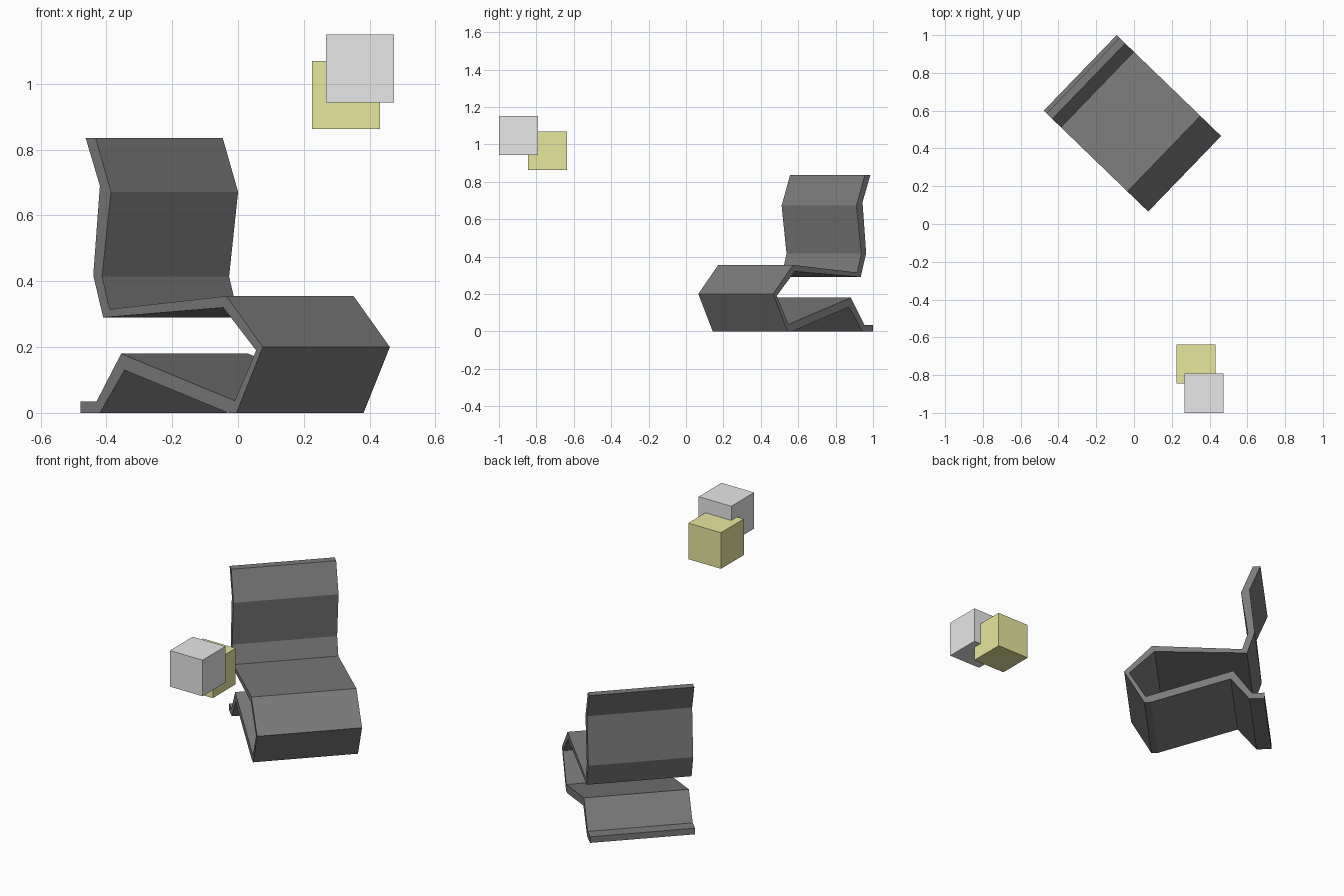
import bpy
import bmesh
import math
from mathutils import Matrix, Vector

cube = bpy.data.objects.get("Cube")
if cube:
    bpy.data.objects.remove(cube, do_unlink=True)


def make_material(name, color):
    mat = bpy.data.materials.new(name)
    mat.use_nodes = True
    mat.diffuse_color = color
    mat.node_tree.nodes["Principled BSDF"].inputs["Base Color"].default_value = color
    return mat


def add_object(name, bm, mat):
    bmesh.ops.recalc_face_normals(bm, faces=bm.faces)
    mesh = bpy.data.meshes.new(name)
    bm.to_mesh(mesh)
    bm.free()
    mesh.materials.append(mat)
    obj = bpy.data.objects.new(name, mesh)
    bpy.context.collection.objects.link(obj)
    return obj


def extrude_profile(name, points, width, mat):
    bm = bmesh.new()
    face = bm.faces.new([bm.verts.new((s, 0, z)) for s, z in points])
    result = bmesh.ops.extrude_face_region(bm, geom=[face], use_keep_orig=True)
    moved = [v for v in result["geom"] if isinstance(v, bmesh.types.BMVert)]
    bmesh.ops.translate(bm, verts=moved, vec=(0, width, 0))
    return add_object(name, bm, mat)


def add_cube(name, center, size, mat):
    bm = bmesh.new()
    bmesh.ops.create_cube(bm, size=size, matrix=Matrix.Translation(Vector(center)))
    return add_object(name, bm, mat)


charcoal = make_material("charcoal", (0.2, 0.2, 0.2, 1))
light_grey = make_material("light grey", (0.8, 0.8, 0.8, 1))
pale_yellow = make_material("pale yellow", (0.8, 0.8, 0.345, 1))

# Folded sheet chair: front faces of the backrest and seat, down to the floor
front_side = [(0.021, 0.835), (0.063, 0.835), (0.128, 0.672), (0.09, 0.415),
              (0.122, 0.315), (0.616, 0.355), (0.769, 0.2), (0.658, 0)]
# Underside of the folded base and its foot
base_side = [(0.623, 0), (0.185, 0.13), (0.081, 0), (0, 0),
             (0, 0.035), (0.067, 0.035), (0.171, 0.18), (0.651, 0.037)]
# Inside of the front fold, below the seat and up the back
back_side = [(0.741, 0.19), (0.602, 0.32), (0.095, 0.29),
             (0.053, 0.418), (0.081, 0.69)]

chair = extrude_profile("folded_chair", front_side + base_side + back_side,
                        0.556, charcoal)
chair.location = (-0.478, 0.6, 0)
chair.rotation_euler.z = math.radians(-44)

# Two overlapping floating cubes
add_cube("grey_cube", (0.371, -0.896, 1.047), 0.207, light_grey)
add_cube("yellow_cube", (0.328, -0.741, 0.966), 0.207, pale_yellow)
